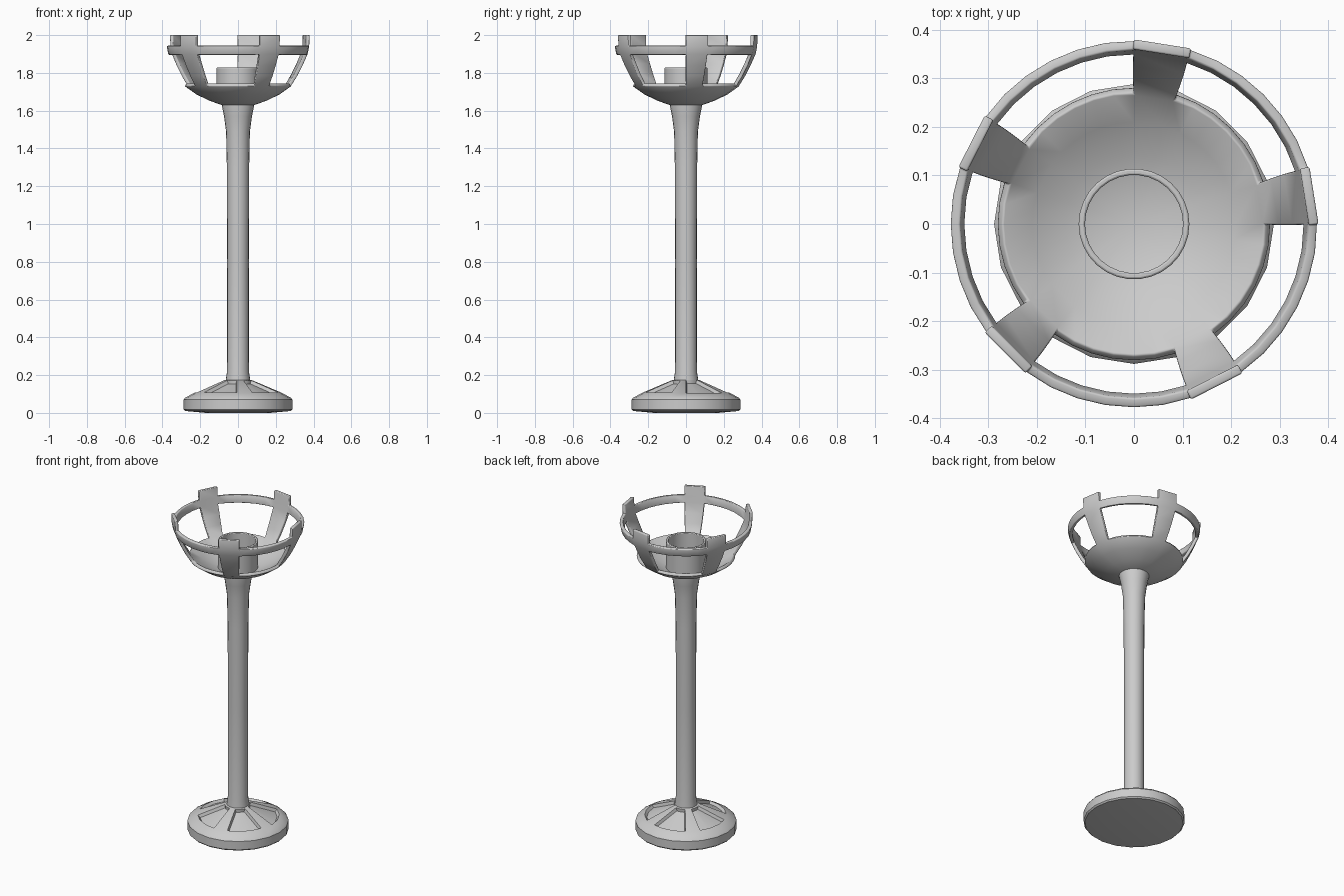
import bpy, bmesh
from math import radians, sin, cos

if "Cube" in bpy.data.objects:
    bpy.data.objects.remove(bpy.data.objects["Cube"])

# column angles: every fifth of the circle repeats the same steps
COARSE = [72 * k + a for k in range(5) for a in (0, 18, 36, 54)]
STRAPPED = [72 * k + a for k in range(5) for a in (0, 18, 27, 36, 45, 54, 63)]
FINE = [12 * k for k in range(30)]


def lathe(profile, angles, keep=lambda row, col: True):
    """Revolve (radius, z) points; returns the bmesh and faces keyed by (row, col)."""
    bm = bmesh.new()
    rings = []
    for r, z in profile:
        if r == 0:
            rings.append([bm.verts.new((0, 0, z))] * len(angles))
        else:
            rings.append([bm.verts.new((r * cos(radians(a)), r * sin(radians(a)), z))
                          for a in angles])
    faces = {}
    n = len(angles)
    for i in range(len(profile) - 1):
        for j in range(n):
            if not keep(i, j):
                continue
            quad = [rings[i][j], rings[i][(j + 1) % n],
                    rings[i + 1][(j + 1) % n], rings[i + 1][j]]
            faces[i, j] = bm.faces.new(list(dict.fromkeys(quad)))
    return bm, faces


def finish(bm, name, bevel=0, thickness=0):
    me = bpy.data.meshes.new(name)
    bm.to_mesh(me)
    bm.free()
    ob = bpy.data.objects.new(name, me)
    bpy.context.collection.objects.link(ob)
    if thickness:
        m = ob.modifiers.new("thickness", 'SOLIDIFY')
        m.thickness = thickness
        m.offset = -1
    if bevel:
        m = ob.modifiers.new("soft_edges", 'BEVEL')
        m.width = bevel
        m.segments = 2
        m.limit_method = 'ANGLE'
        m.angle_limit = radians(50)
    bpy.ops.object.select_all(action='DESELECT')
    ob.select_set(True)
    bpy.context.view_layer.objects.active = ob
    bpy.ops.object.shade_smooth_by_angle(angle=radians(35))
    return ob


# round base with five sunken panels between ribs
bm, faces = lathe([(0, 0), (0.17, 0), (0.28, 0.01), (0.288, 0.018), (0.288, 0.07),
                   (0.28, 0.08), (0.235, 0.105), (0.07, 0.175), (0, 0.18)], COARSE)
for k in range(5):
    # each panel spans three columns and leaves the fourth as a rib
    panel = [faces[6, (4 * k + c) % 20] for c in (0, 1, 2)]
    bmesh.ops.inset_region(bm, faces=panel, thickness=0.006, depth=0,
                           use_even_offset=True)
    bmesh.ops.inset_region(bm, faces=panel, thickness=0.006, depth=-0.018,
                           use_even_offset=True)
finish(bm, "base")

# stem, flared at both ends
bm, _ = lathe([(0, 0.12), (0.066, 0.12), (0.064, 0.18), (0.058, 0.22), (0.057, 0.8),
               (0.059, 1.3), (0.063, 1.49), (0.074, 1.57), (0.086, 1.63),
               (0.086, 1.64), (0, 1.64)], COARSE)
finish(bm, "stem")

# bowl, five straps and hoop as one shell
shell = [(0, 1.622), (0.08, 1.628), (0.15, 1.652), (0.22, 1.686), (0.282, 1.73),
         (0.315, 1.785), (0.343, 1.84), (0.368, 1.895), (0.378, 1.942), (0.38, 2.0)]
bm, _ = lathe(shell, STRAPPED, lambda row, col: row < 4 or row == 7 or col % 7 == 0)
finish(bm, "bowl_with_straps_and_hoop", bevel=0.004, thickness=0.02)

# candle cup inside the bowl
bm, _ = lathe([(0.114, 1.64), (0.114, 1.828), (0.101, 1.828), (0.101, 1.64),
               (0.114, 1.64)], FINE)
bmesh.ops.remove_doubles(bm, verts=bm.verts[:], dist=1e-5)
finish(bm, "candle_cup", bevel=0.004)
